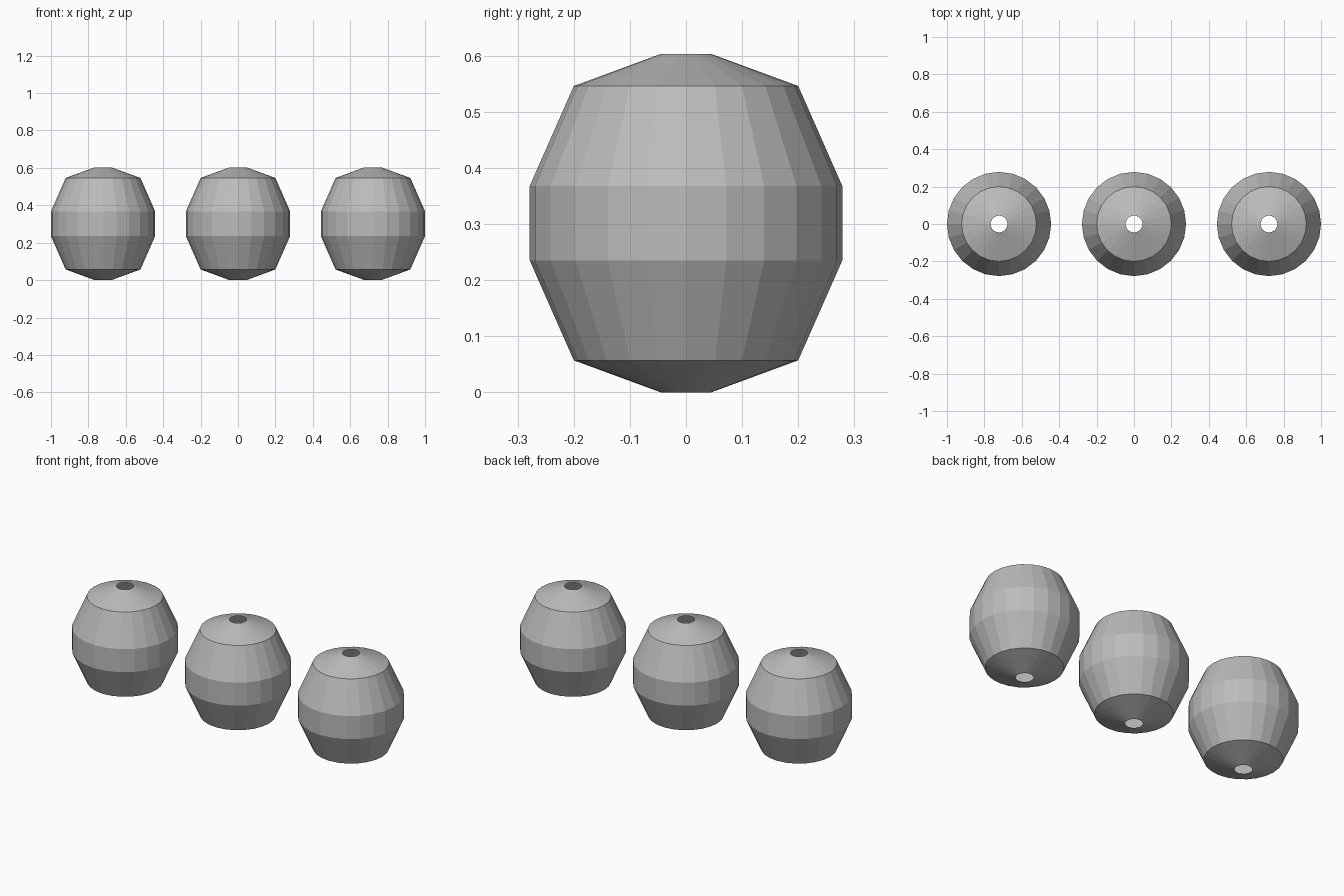
import bpy, bmesh, math

if "Cube" in bpy.data.objects:
    bpy.data.objects.remove(bpy.data.objects["Cube"])

# One plain grey for all beads
grey = bpy.data.materials.new("plain grey")
grey.diffuse_color = (0.5, 0.5, 0.5, 1)
grey.use_nodes = True
grey.node_tree.nodes["Principled BSDF"].inputs["Base Color"].default_value = grey.diffuse_color

SIDES = 24
# Profile of one bead (radius, height), open at both holes
PROFILE = [(0.045, 0.0), (0.20, 0.057), (0.2785, 0.235),
           (0.2785, 0.368), (0.20, 0.546), (0.045, 0.603)]


def bead_mesh():
    # Revolve the profile into a hollow faceted shell
    bm = bmesh.new()
    rings = []
    for r, z in PROFILE:
        rings.append([bm.verts.new((r * math.cos(2 * math.pi * i / SIDES),
                                    r * math.sin(2 * math.pi * i / SIDES), z))
                      for i in range(SIDES)])
    for low, high in zip(rings, rings[1:]):
        for i in range(SIDES):
            j = (i + 1) % SIDES
            bm.faces.new((low[i], low[j], high[j], high[i]))
    mesh = bpy.data.meshes.new("bead")
    bm.to_mesh(mesh)
    bm.free()
    mesh.materials.append(grey)
    return mesh


# Three identical beads in a row
mesh = bead_mesh()
for name, x in (("left_bead", -0.7215), ("middle_bead", 0), ("right_bead", 0.7215)):
    ob = bpy.data.objects.new(name, mesh)
    ob.location.x = x
    bpy.context.collection.objects.link(ob)
